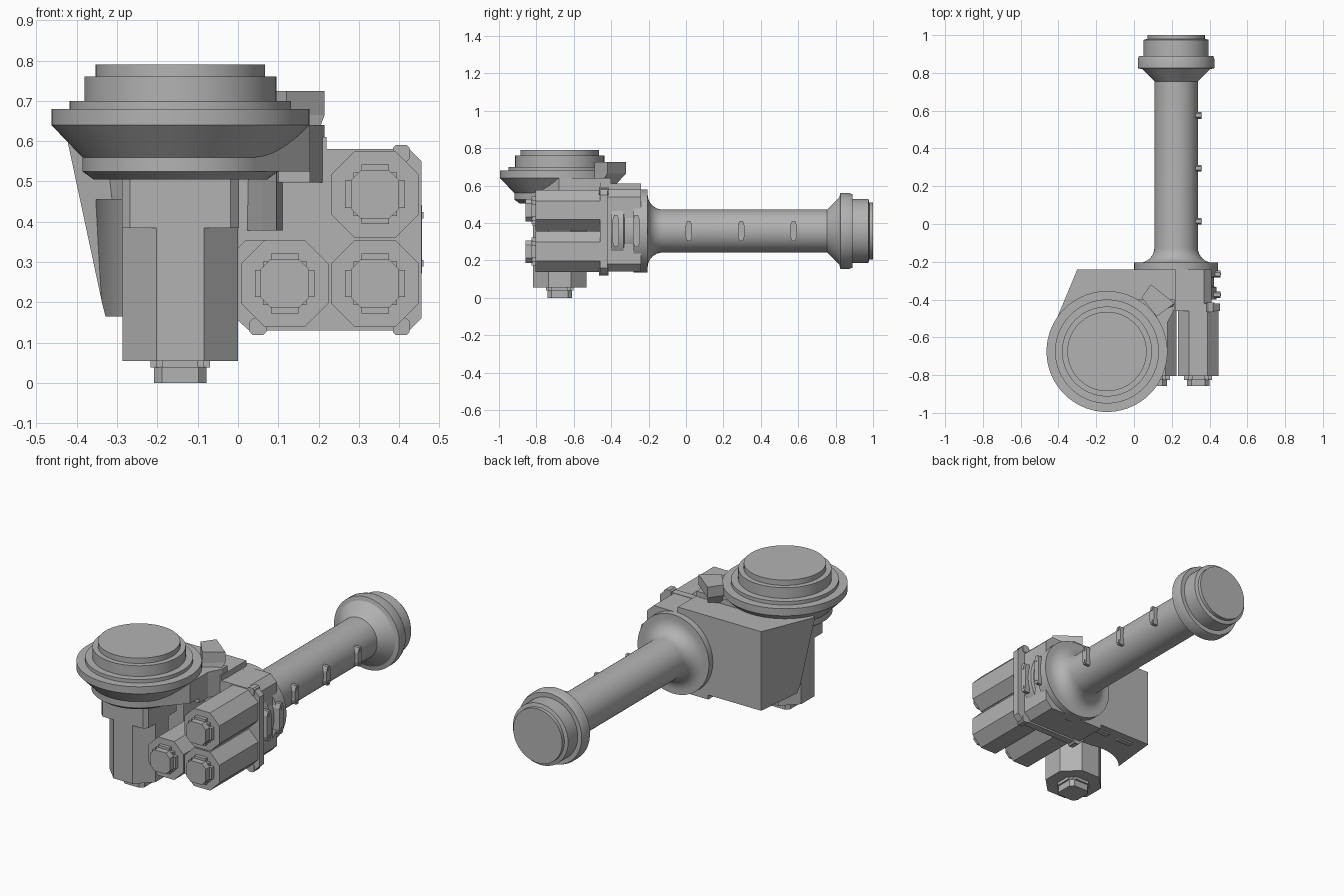
import bpy, bmesh, math
from mathutils import Vector, Matrix

if "Cube" in bpy.data.objects:
    bpy.data.objects.remove(bpy.data.objects["Cube"])

grey = bpy.data.materials.new("plain grey")
grey.diffuse_color = (0.45, 0.45, 0.45, 1)
grey.use_nodes = True
grey.node_tree.nodes["Principled BSDF"].inputs["Base Color"].default_value = grey.diffuse_color


def finish(name, bm, smooth=False):
    bmesh.ops.recalc_face_normals(bm, faces=bm.faces)
    me = bpy.data.meshes.new(name)
    bm.to_mesh(me)
    bm.free()
    me.materials.append(grey)
    ob = bpy.data.objects.new(name, me)
    bpy.context.collection.objects.link(ob)
    if smooth:
        bpy.ops.object.select_all(action='DESELECT')
        ob.select_set(True)
        bpy.context.view_layer.objects.active = ob
        bpy.ops.object.shade_smooth_by_angle(angle=math.radians(25))
    return ob


def loft(name, a, b):
    """Solid between two matching outlines."""
    bm = bmesh.new()
    va = [bm.verts.new(p) for p in a]
    vb = [bm.verts.new(p) for p in b]
    bm.faces.new(va)
    bm.faces.new(vb)
    for i in range(len(a)):
        j = (i + 1) % len(a)
        bm.faces.new((va[i], va[j], vb[j], vb[i]))
    return finish(name, bm)


def prism_z(name, pts, z0, z1):
    return loft(name, [(x, y, z0) for x, y in pts], [(x, y, z1) for x, y in pts])


def prism_y(name, pts, y0, y1):
    return loft(name, [(x, y0, z) for x, z in pts], [(x, y1, z) for x, z in pts])


def box(name, x0, x1, y0, y1, z0, z1):
    return prism_z(name, [(x0, y0), (x1, y0), (x1, y1), (x0, y1)], z0, z1)


def turned(name, profile, centre, axis='Z', n=64):
    """Closed turned solid from (radius, height) pairs."""
    bm = bmesh.new()
    rings = []
    for r, h in profile:
        ring = []
        for i in range(n):
            t = 2 * math.pi * i / n
            c, s = r * math.cos(t), r * math.sin(t)
            p = Vector((c, s, h)) if axis == 'Z' else Vector((c, h, s))
            ring.append(bm.verts.new(p + Vector(centre)))
        rings.append(ring)
    bm.faces.new(rings[0])
    bm.faces.new(rings[-1])
    for a, b in zip(rings, rings[1:]):
        for i in range(n):
            j = (i + 1) % n
            bm.faces.new((a[i], a[j], b[j], b[i]))
    return finish(name, bm, True)


def octagon(cx, cy, h, c):
    k = h - c
    return [(cx + u, cy + v) for u, v in
            [(-k, -h), (k, -h), (h, -k), (h, k), (k, h), (-k, h), (-h, k), (-h, -k)]]


def notched(cx, cy, h, c):
    """Square outline with stepped corners."""
    k, m = h - c, h - c / 2
    q = [(k, -h), (k, -m), (m, -m), (m, -k), (h, -k)]
    pts = []
    for i in range(4):
        r = Matrix.Rotation(i * math.pi / 2, 2)
        pts += [r @ Vector(p) for p in q]
    return [(cx + p.x, cy + p.y) for p in pts]


CX, CY = -0.143, -0.675      # upright unit axis
TX, TZ = 0.223, 0.357        # long tube axis

# Long tube with flared base and stepped end cap
fillet = [(0.195 - 0.08 * math.sin(t), -0.125 - 0.08 * math.cos(t))
          for t in [i * math.pi / 16 for i in range(9)]]
turned("long_tube", [(0.222, -0.28), (0.222, -0.205)] + fillet +
       [(0.115, 0.755), (0.18, 0.82), (0.203, 0.825), (0.203, 0.87), (0.197, 0.89), (0.172, 0.89),
        (0.172, 0.975), (0.152, 0.98), (0.152, 1.0)], (TX, 0, TZ), 'Y')


# Small lugs along the right side
def lug(name, y, x0, x1, half):
    c = 0.025
    pts = [(-0.018, -half + c), (-0.009, -half), (0.009, -half), (0.018, -half + c),
           (0.018, half - c), (0.009, half), (-0.009, half), (-0.018, half - c)]
    loft(name, [(x0, y + u, TZ + v) for u, v in pts], [(x1, y + u, TZ + v) for u, v in pts])
    for s in (-1, 1):
        box(name + "_pin", x1, x1 + 0.003, y - 0.006, y + 0.006,
            TZ + s * half * 0.7 - 0.008, TZ + s * half * 0.7 + 0.008)


for y in (0.015, 0.295, 0.575):
    lug("tube_lug", y, 0.31, 0.358, 0.053)
for y in (-0.265, -0.375):
    lug("gearbox_lug", y, 0.39, 0.457, 0.085)

# Upright unit: stepped cap, cone and barrel
turned("upright_cap", [(0.215, 0.505), (0.243, 0.525), (0.243, 0.56), (0.32, 0.64), (0.32, 0.68),
                       (0.275, 0.68), (0.275, 0.70), (0.238, 0.70), (0.238, 0.76), (0.21, 0.76),
                       (0.21, 0.79)], (CX, CY, 0), n=72)
prism_z("upright_neck", octagon(CX, CY, 0.145, 0.02), 0.385, 0.52)
prism_z("upright_motor", octagon(CX, CY, 0.143, 0.084), 0.055, 0.40)
prism_z("upright_motor_collar", notched(CX, CY, 0.074, 0.03), 0.038, 0.056)
prism_z("upright_motor_nut", octagon(CX, CY, 0.065, 0.02), 0.0, 0.04)

# Housing with a slanted left side, hollowed around the upright unit
low = [(-0.30, -0.24), (-0.33, -0.53), (-0.28, -0.53), (-0.1, -0.44), (0.22, -0.46), (0.22, -0.24)]
top = [(-0.30, -0.24), (-0.425, -0.54), (-0.33, -0.58), (-0.1, -0.46), (0.22, -0.46), (0.22, -0.24)]
housing = loft("housing", [(x, y, 0.165) for x, y in low], [(x, y, 0.61) for x, y in top])
cutter = turned("housing_cutter", [(0.243, 0.0), (0.243, 0.455)], (CX, CY, 0))
cutter.hide_render = True
cutter.hide_set(True)
cut = housing.modifiers.new("hollow", 'BOOLEAN')
cut.operation = 'DIFFERENCE'
cut.object = cutter
for x in (-0.18, -0.02):
    box("bottom_plate", x - 0.045, x + 0.045, -0.31, -0.28, 0.157, 0.166)

# Shoulder and hooked bracket beside the cap
prism_z("shoulder", [(0.045, -0.83), (0.178, -0.68), (0.178, -0.52), (0.215, -0.45), (0.215, -0.40),
                     (-0.05, -0.40), (-0.1, -0.68)], 0.525, 0.64)
prism_z("shoulder_base", [(0.10, -0.60), (0.178, -0.60), (0.178, -0.52), (0.215, -0.45),
                          (0.215, -0.40), (0.0, -0.40), (0.06, -0.52)], 0.497, 0.53)
prism_z("shoulder_web", [(0.095, -0.62), (0.11, -0.46), (0.11, -0.40), (0.0, -0.40), (0.06, -0.53)],
        0.378, 0.53)
loft("bracket", [(0.06, -0.41, 0.60), (0.11, -0.49, 0.60), (0.19, -0.46, 0.60), (0.13, -0.38, 0.60)],
     [(0.04, -0.39, 0.665), (0.12, -0.49, 0.665), (0.215, -0.42, 0.665), (0.09, -0.32, 0.665)])
prism_z("bracket_top", [(0.04, -0.39), (0.12, -0.49), (0.215, -0.42), (0.09, -0.32)], 0.665, 0.725)

# Gearbox behind the three motors
prism_y("gearbox", [(0.03, 0.14), (0.37, 0.14), (0.41, 0.18), (0.41, 0.54), (0.37, 0.578),
                    (0.15, 0.578), (0.03, 0.45)], -0.43, -0.24)
turned("gearbox_ring", [(0.215, -0.40), (0.215, -0.335), (0.2, -0.33), (0.2, -0.28)],
       (TX, 0, TZ), 'Y')

# L-shaped mounting plate with corner tabs
prism_y("motor_plate", [(0.0, 0.155), (0.028, 0.13), (0.425, 0.13), (0.455, 0.16), (0.455, 0.55),
                        (0.425, 0.58), (0.215, 0.58), (0.215, 0.40), (0.19, 0.37), (0.16, 0.355),
                        (0.02, 0.355), (0.0, 0.335)], -0.46, -0.42)
for x, z in ((0.05, 0.14), (0.405, 0.14), (0.405, 0.57)):
    prism_y("plate_tab", octagon(x, z, 0.021, 0.008), -0.465, -0.415)

# Three horizontal motors with stepped end caps
for x, z in ((0.34, 0.468), (0.34, 0.247), (0.116, 0.247)):
    prism_y("motor", octagon(x, z, 0.108, 0.058), -0.805, -0.45)
    prism_y("motor_collar", notched(x, z, 0.074, 0.04), -0.825, -0.80)
    prism_y("motor_nut", octagon(x, z, 0.06, 0.025), -0.858, -0.82)
